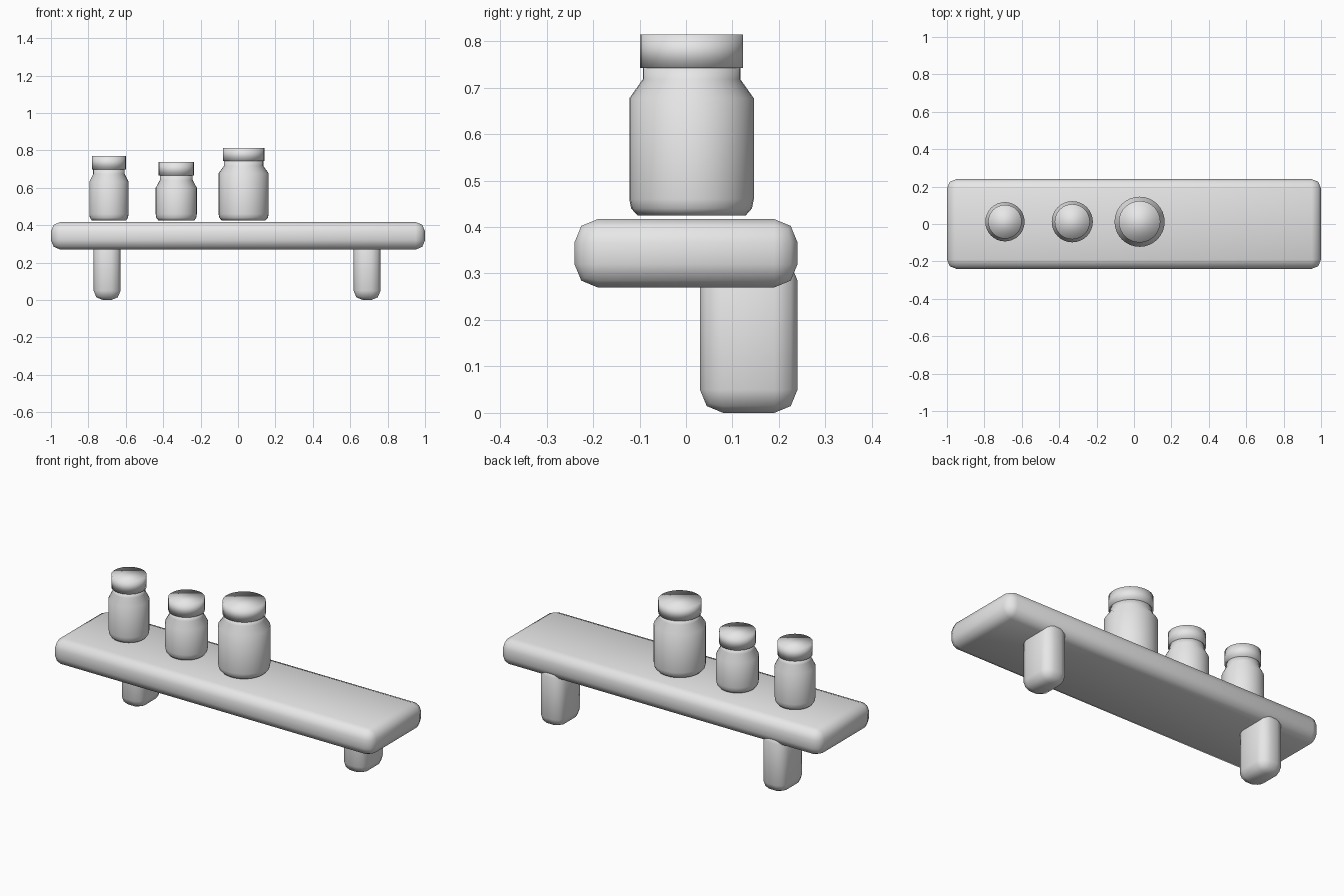
import bpy, bmesh, math

cube = bpy.data.objects.get("Cube")
if cube:
    bpy.data.objects.remove(cube, do_unlink=True)

GREY = (0.8, 0.8, 0.8, 1.0)
grey = bpy.data.materials.new("plain grey")
grey.use_nodes = True
grey.diffuse_color = GREY
grey.node_tree.nodes["Principled BSDF"].inputs["Base Color"].default_value = GREY


def add_object(name, bm):
    """Turn a bmesh into a smooth grey object."""
    bmesh.ops.recalc_face_normals(bm, faces=bm.faces)
    mesh = bpy.data.meshes.new(name)
    bm.to_mesh(mesh)
    bm.free()
    mesh.materials.append(grey)
    mesh.shade_smooth()
    obj = bpy.data.objects.new(name, mesh)
    bpy.context.collection.objects.link(obj)
    return obj


def rounded_box(name, low, high, bevel=0.05):
    """Box between two corners, with rounded edges."""
    bm = bmesh.new()
    bmesh.ops.create_cube(bm, size=1)
    for v in bm.verts:
        v.co = [(a + b) / 2 + c * (b - a) for a, b, c in zip(low, high, v.co)]
    bmesh.ops.bevel(bm, geom=bm.edges[:], offset=bevel, segments=2,
                    profile=0.5, affect='EDGES', clamp_overlap=True)
    return add_object(name, bm)


def turned(name, x, y, profile, sides=32):
    """Closed round solid from (radius, height) pairs."""
    bm = bmesh.new()
    rings = []
    for r, z in profile:
        rings.append([bm.verts.new((x + r * math.cos(math.tau * i / sides),
                                    y + r * math.sin(math.tau * i / sides), z))
                      for i in range(sides)])
    for a, b in zip(rings, rings[1:]):
        for i in range(sides):
            j = (i + 1) % sides
            bm.faces.new((a[i], a[j], b[j], b[i]))
    bm.faces.new(rings[0][::-1])
    bm.faces.new(rings[-1])
    return add_object(name, bm)


def jar(name, x, radius, lid_radius, top):
    """Jar with chamfered base, sloped shoulder, short neck and a lid."""
    base, lid_base = 0.425, top - 0.072
    neck = lid_radius - 0.006
    turned(name + "_body", x, 0.012, [
        (radius * 0.87, base), (radius * 0.97, base + 0.015),
        (radius, base + 0.035), (radius, lid_base - 0.065),
        (neck, lid_base - 0.024), (neck, lid_base)])
    turned(name + "_lid", x, 0.012, [(lid_radius, lid_base), (lid_radius, top)])


# Shelf board and its two brackets at the back
rounded_box("shelf_board", (-1, -0.24, 0.27), (1, 0.24, 0.417))
for side, x in (("right", -0.7), ("left", 0.69)):
    rounded_box(side + "_bracket", (x - 0.072, 0.03, 0), (x + 0.072, 0.24, 0.335))

# Three jars on the shelf
jar("tall_jar", -0.69, 0.105, 0.09, 0.77)
jar("short_jar", -0.33, 0.11, 0.094, 0.737)
jar("large_jar", 0.03, 0.134, 0.111, 0.814)
